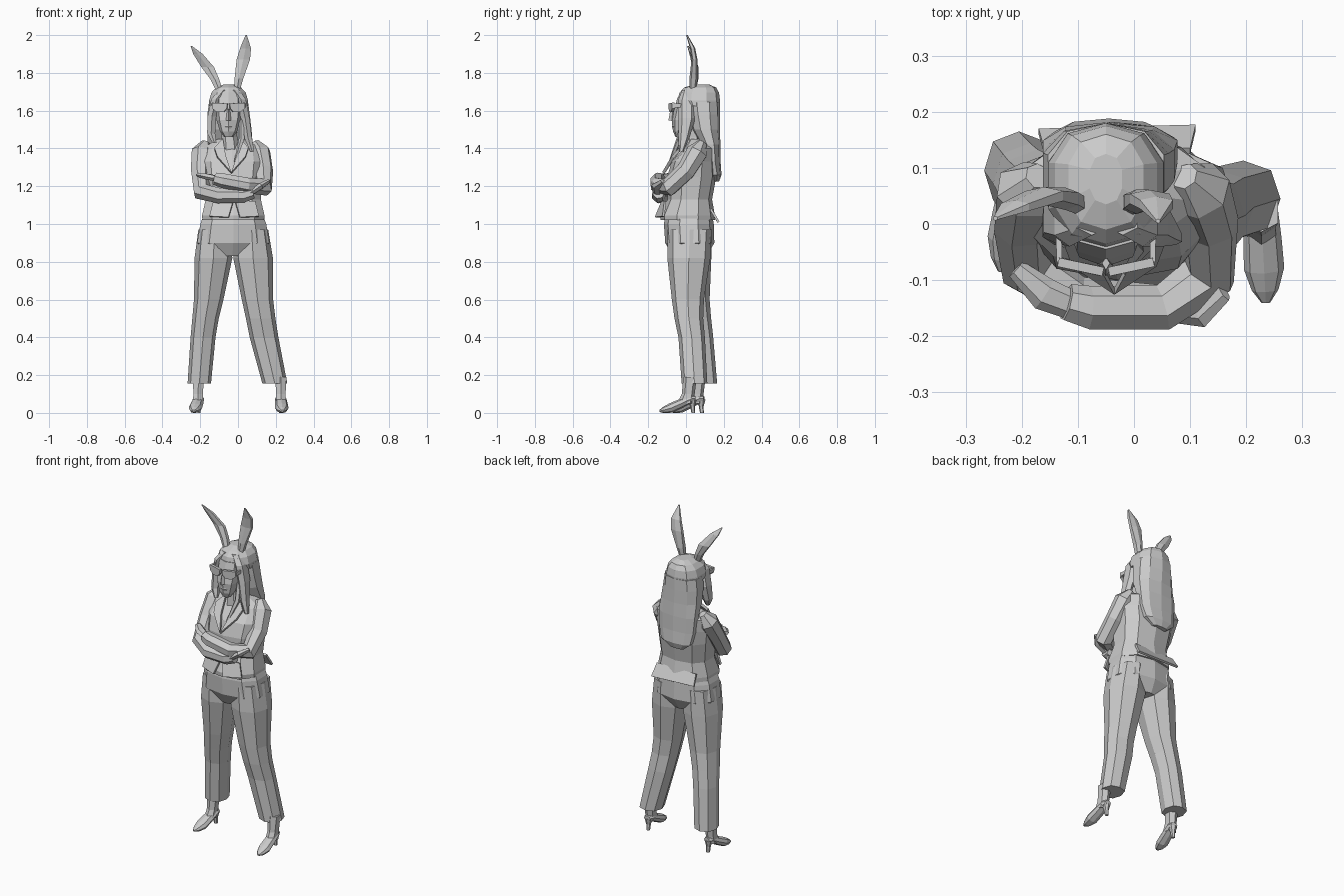
import bpy, bmesh, math
from mathutils import Vector

grey = bpy.data.materials.new("light grey")
grey.diffuse_color = (0.6, 0.6, 0.6, 1)


def finish(name, bm):
    bmesh.ops.recalc_face_normals(bm, faces=bm.faces)
    me = bpy.data.meshes.new(name)
    bm.to_mesh(me)
    bm.free()
    me.materials.append(grey)
    ob = bpy.data.objects.new(name, me)
    bpy.context.collection.objects.link(ob)
    return ob


def skin(name, rings):
    """Join rings of points with quads and close both ends."""
    bm = bmesh.new()
    vs = [[bm.verts.new(p) for p in r] for r in rings]
    n = len(vs[0])
    for a, b in zip(vs, vs[1:]):
        for i in range(n):
            j = (i + 1) % n
            bm.faces.new((a[i], a[j], b[j], b[i]))
    bm.faces.new(vs[0])
    bm.faces.new(vs[-1])
    return finish(name, bm)


def loft(name, secs, n=8, power=0.85):
    """Horizontal sections (x, y, z, rx, ry)."""
    def sgn(v):
        return math.copysign(abs(v) ** power, v) if abs(v) > 1e-6 else 0
    ang = [2 * math.pi * i / n + math.pi / 2 for i in range(n)]
    return skin(name, [[(x + rx * sgn(math.cos(a)), y + ry * sgn(math.sin(a)), z)
                        for a in ang] for x, y, z, rx, ry in secs])


def limb(name, pts, n=7, flat=1.0):
    """Tube along a path of (x, y, z, radius)."""
    P = [Vector(p[:3]) for p in pts]
    rings, side, prev = [], None, None
    for i, p in enumerate(P):
        t = (P[min(i + 1, len(P) - 1)] - P[max(i - 1, 0)]).normalized()
        if side is None:
            side = t.cross(Vector((0, 0, 1))).normalized()
        else:
            side = prev.rotation_difference(t) @ side
        up, prev, r = side.cross(t), t, pts[i][3]
        rings.append([p + side * r * math.cos(2 * math.pi * k / n)
                      + up * r * flat * math.sin(2 * math.pi * k / n) for k in range(n)])
    return skin(name, rings)


def plate(name, pts, thick):
    bm = bmesh.new()
    bm.faces.new([bm.verts.new(p) for p in pts])
    ob = finish(name, bm)
    m = ob.modifiers.new("thickness", 'SOLIDIFY')
    m.thickness = thick
    m.offset = 0
    return ob


# trousers
loft("trouser_hips", [(-.03, .02, .83, .11, .09), (-.025, .02, .9, .2, .13),
                      (-.025, .015, 1.0, .182, .132), (-.025, .015, 1.07, .155, .12)], 10)
loft("trouser_leg_right", [(-.205, .095, .155, .062, .07), (-.185, .072, .4, .066, .072),
                           (-.172, .055, .5, .07, .078), (-.155, .04, .6, .078, .085),
                           (-.13, .022, .82, .1, .112), (-.125, .02, .97, .085, .115)])
loft("trouser_leg_left", [(.195, .045, .155, .066, .068), (.138, .03, .4, .076, .07),
                          (.12, .015, .5, .078, .076), (.103, .01, .6, .083, .085),
                          (.08, .015, .82, .105, .114), (.072, .02, .97, .088, .118)])

# shoes: pointed, with a thin heel and bare ankle
for side, heel, toe in (("right", (-.205, .095), (-.235, -.085)),
                        ("left", (.225, .05), (.235, -.14))):
    def at(f):
        return [heel[k] + (toe[k] - heel[k]) * f for k in (0, 1)]
    limb("shoe_" + side, [(*at(0), .075, .02), (*at(.12), .075, .03), (*at(.4), .05, .034),
                          (*at(.68), .026, .036), (*at(.88), .015, .024), (*at(1), .01, .008)],
         8, .72)
    loft("heel_" + side, [(*at(.06), 0, .01, .01), (*at(.08), .035, .012, .013),
                          (*at(.1), .07, .024, .026)], 6)
    loft("ankle_" + side, [(*at(.28), .05, .03, .045), (*at(.2), .1, .028, .034),
                           (*at(.15), .19, .034, .036)], 6)

# jacket with lapels
loft("jacket", [(-.025, .01, 1.02, .17, .145), (-.025, .008, 1.045, .172, .145),
                (-.025, .02, 1.13, .152, .118),
                (-.03, .03, 1.25, .165, .13), (-.03, .04, 1.33, .175, .115),
                (-.032, .07, 1.40, .165, .08), (-.04, .07, 1.45, .07, .05)], 10, .8)
plate("jacket_tail", [(-.16, .13, 1.08), (.1, .13, 1.08), (.11, .172, 1.01), (-.17, .165, 1.02)], .012)
for s, side in ((-1, "right"), (1, "left")):
    plate("lapel_" + side, [(-.035 + s * .045, .005, 1.45), (-.035 + s * .09, -.03, 1.40),
                            (-.035 + s * .075, -.07, 1.355), (-.035, -.12, 1.27),
                            (-.035 + s * .03, -.065, 1.36)], .015)
    plate("front_flap_" + side, [(-.02 + s * .005, -.125, 1.12), (-.02 + s * .11, -.11, 1.12),
                                 (-.02 + s * .13, -.12, 1.04), (-.02 + s * .03, -.16, 1.035)], .012)

# crossed arms
limb("arm_right", [(-.17, .085, 1.43, .025), (-.19, .06, 1.38, .058), (-.2, .0, 1.28, .052),
                   (-.19, -.08, 1.17, .05), (-.1, -.135, 1.15, .042), (.03, -.145, 1.15, .038),
                   (.08, -.145, 1.165, .032)])
limb("hand_right", [(.07, -.15, 1.165, .026), (.12, -.155, 1.2, .03), (.16, -.12, 1.225, .02)], 6, .6)
limb("arm_left", [(.09, .085, 1.43, .025), (.115, .06, 1.38, .058), (.135, .0, 1.28, .052),
                  (.135, -.09, 1.195, .05), (.05, -.15, 1.205, .042), (-.08, -.15, 1.23, .04),
                  (-.12, -.14, 1.24, .034)])
limb("hand_left", [(-.11, -.145, 1.24, .026), (-.16, -.125, 1.25, .03), (-.21, -.08, 1.26, .018)], 6, .6)

# neck, face, nose
loft("neck", [(-.038, .03, 1.36, .05, .05), (-.045, .03, 1.46, .042, .042),
              (-.05, .03, 1.54, .045, .045)], 7)
loft("face", [(-.05, -.035, 1.46, .022, .02), (-.05, -.026, 1.49, .045, .043),
              (-.05, -.01, 1.55, .064, .066), (-.05, 0, 1.6, .07, .065),
              (-.05, .01, 1.67, .068, .055)])
loft("nose", [(-.05, -.075, 1.548, .014, .018), (-.05, -.07, 1.61, .007, .012)], 4)
loft("lips", [(-.05, -.058, 1.5, .01, .01), (-.05, -.06, 1.515, .024, .014),
              (-.05, -.06, 1.53, .008, .01)], 6)

# glasses
for s, side in ((-1, "right"), (1, "left")):
    plate("lens_" + side, [(-.05 + s * x, y, z) for x, y, z in
                           ((.005, -.085, 1.638), (.085, -.068, 1.642), (.085, -.066, 1.612),
                            (.06, -.073, 1.592), (.025, -.08, 1.592), (.008, -.085, 1.612))], .016)
    plate("temple_" + side, [(-.05 + s * .083, -.068, 1.638), (-.05 + s * .085, .02, 1.636),
                             (-.05 + s * .085, .02, 1.62), (-.05 + s * .083, -.068, 1.615)], .01)

# hair: crown and long back, plus side locks
loft("hair_back", [(-.05, .155, 1.225, .05, .02), (-.045, .152, 1.26, .1, .036),
                   (-.042, .138, 1.33, .118, .045), (-.042, .13, 1.42, .125, .052),
                   (-.045, .105, 1.5, .122, .075), (-.05, .095, 1.58, .117, .085),
                   (-.05, .09, 1.645, .108, .09)], 10)
loft("hair_crown", [(-.05, .075, 1.625, .108, .102), (-.05, .068, 1.655, .107, .112),
                    (-.05, .07, 1.695, .095, .105), (-.05, .075, 1.722, .07, .085),
                    (-.05, .08, 1.738, .03, .045)], 10)
loft("hair_lock_right", [(-.125, -.03, 1.43, .012, .012), (-.142, -.005, 1.48, .024, .032),
                         (-.138, .01, 1.57, .026, .045), (-.115, .005, 1.66, .03, .045),
                         (-.075, .01, 1.71, .03, .03)], 6)
loft("hair_lock_left", [(.075, -.025, 1.385, .012, .012), (.052, -.01, 1.46, .024, .03),
                        (.038, .005, 1.56, .026, .045), (.015, .005, 1.66, .03, .045),
                        (-.02, .01, 1.71, .03, .03)], 6)
limb("hair_strand", [(.018, -.015, 1.55, .014), (.02, -.035, 1.45, .016), (-.015, -.085, 1.33, .006)], 5)

# rabbit ears
loft("ear_right", [(-.1, .035, 1.71, .02, .018), (-.122, .045, 1.765, .026, .02),
                   (-.16, .05, 1.83, .038, .016), (-.212, .03, 1.9, .028, .012),
                   (-.247, .01, 1.942, .004, .004)], 6)
loft("ear_left", [(-.005, .035, 1.71, .018, .018), (.005, .04, 1.77, .026, .022),
                  (.028, .045, 1.87, .04, .016), (.04, .035, 1.93, .033, .014),
                  (.043, .005, 2.0, .004, .004)], 6)
